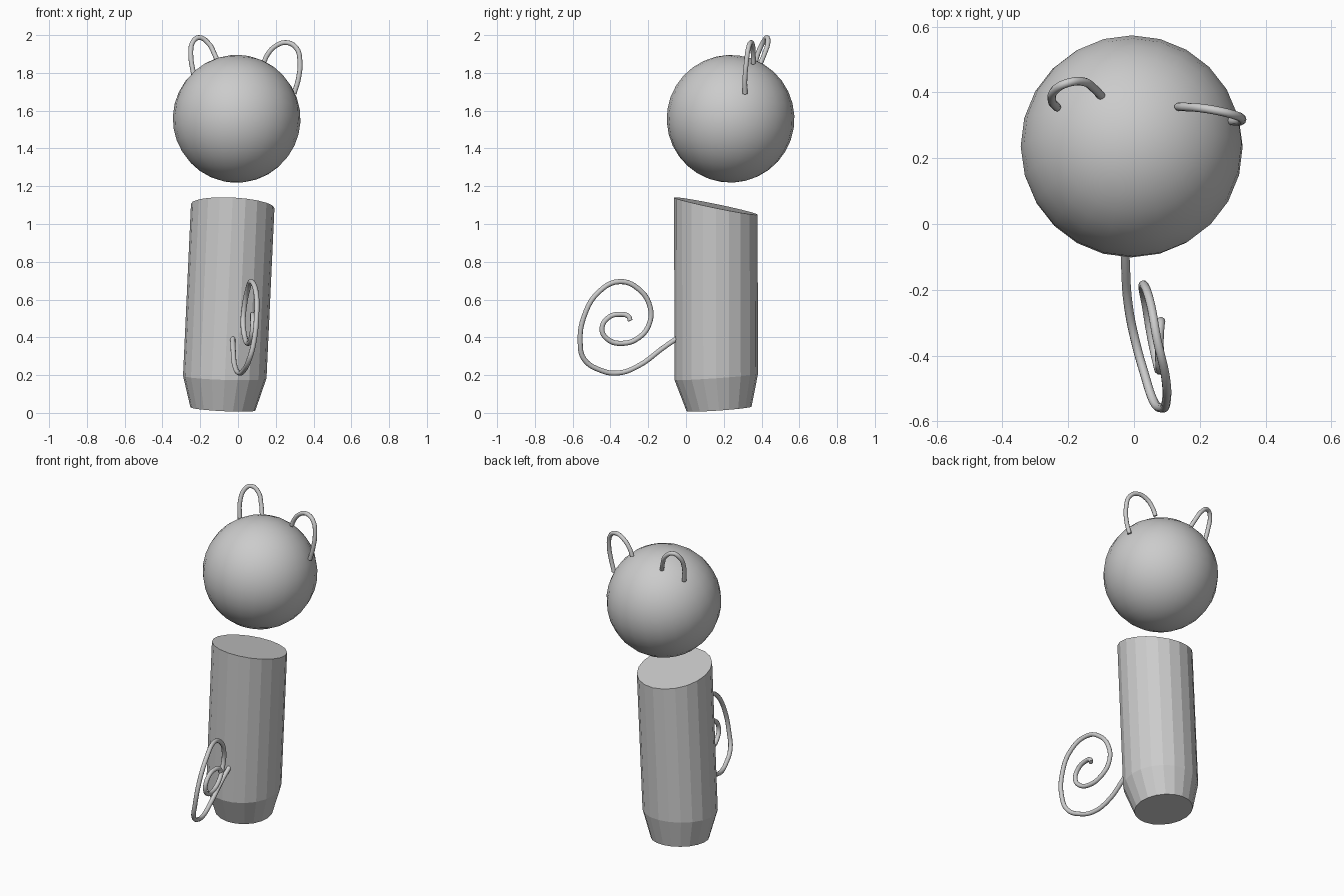
import bpy, bmesh, math
from mathutils import Vector


def tube(name, points, radius):
    """Smooth round wire running through the given points."""
    cu = bpy.data.curves.new(name, 'CURVE')
    cu.dimensions = '3D'
    cu.bevel_depth = radius
    cu.bevel_resolution = 3
    cu.resolution_u = 5
    cu.use_fill_caps = True
    sp = cu.splines.new('BEZIER')
    sp.bezier_points.add(len(points) - 1)
    for bp, p in zip(sp.bezier_points, points):
        bp.co = p
        bp.handle_left_type = bp.handle_right_type = 'AUTO'
    ob = bpy.data.objects.new(name, cu)
    bpy.context.collection.objects.link(ob)
    return ob


# Head: smooth ball, slightly tilted
bpy.ops.mesh.primitive_uv_sphere_add(segments=24, ring_count=16, radius=0.338,
                                     location=(-0.007, 0.236, 1.557),
                                     rotation=(-0.15, 0.05, 0))
head = bpy.context.object
head.name = "head"
bpy.ops.object.shade_smooth()

# Body: leaning faceted column, slanted top and tapered foot
# each ring: centre x, y, z, radius, slope of the ring in x and y
SIDES = 20
rings = [(-0.08, 0.175, 0.021, 0.172, -0.05, 0.07),
         (-0.07, 0.16, 0.19, 0.221, -0.03, 0.07),
         (-0.028, 0.158, 1.095, 0.221, -0.05, -0.205)]
bm = bmesh.new()
loops = []
for cx, cy, cz, r, sx, sy in rings:
    loop = []
    for i in range(SIDES):
        a = 2 * math.pi * i / SIDES
        dx, dy = r * math.cos(a), r * math.sin(a)
        loop.append(bm.verts.new((cx + dx, cy + dy, max(0, cz + sx * dx + sy * dy))))
    loops.append(loop)
for lo, hi in zip(loops, loops[1:]):
    for i in range(SIDES):
        j = (i + 1) % SIDES
        bm.faces.new((lo[i], lo[j], hi[j], hi[i]))
bm.faces.new(loops[0][::-1])
bm.faces.new(loops[-1])
me = bpy.data.meshes.new("body")
bm.to_mesh(me)
bm.free()
bpy.context.collection.objects.link(bpy.data.objects.new("body", me))

# Ears: bent wire loops, each with its own lean
tube("left_ear", [(-0.235, 0.355, 1.79), (-0.25, 0.38, 1.90), (-0.238, 0.41, 1.965),
                  (-0.205, 0.428, 1.987), (-0.155, 0.433, 1.955),
                  (-0.125, 0.415, 1.90), (-0.10, 0.39, 1.84)], 0.013)
tube("right_ear", [(0.135, 0.357, 1.85), (0.155, 0.356, 1.895), (0.20, 0.353, 1.943),
                   (0.26, 0.343, 1.96), (0.31, 0.33, 1.93), (0.328, 0.32, 1.86),
                   (0.32, 0.312, 1.77), (0.297, 0.313, 1.69)], 0.013)

# Tail: wire spiral
tube("tail", [(-0.028, -0.04, 0.40), (-0.026, -0.12, 0.345), (-0.017, -0.25, 0.25),
              (0.005, -0.36, 0.211), (0.03, -0.45, 0.225), (0.06, -0.54, 0.285),
              (0.083, -0.56, 0.37), (0.098, -0.54, 0.51), (0.095, -0.46, 0.642),
              (0.07, -0.35, 0.695), (0.052, -0.25, 0.655), (0.033, -0.19, 0.56),
              (0.027, -0.195, 0.47), (0.037, -0.25, 0.398), (0.052, -0.34, 0.368),
              (0.068, -0.415, 0.39), (0.077, -0.445, 0.445), (0.078, -0.41, 0.505),
              (0.077, -0.35, 0.522), (0.08, -0.305, 0.511), (0.082, -0.295, 0.488)], 0.0135)
